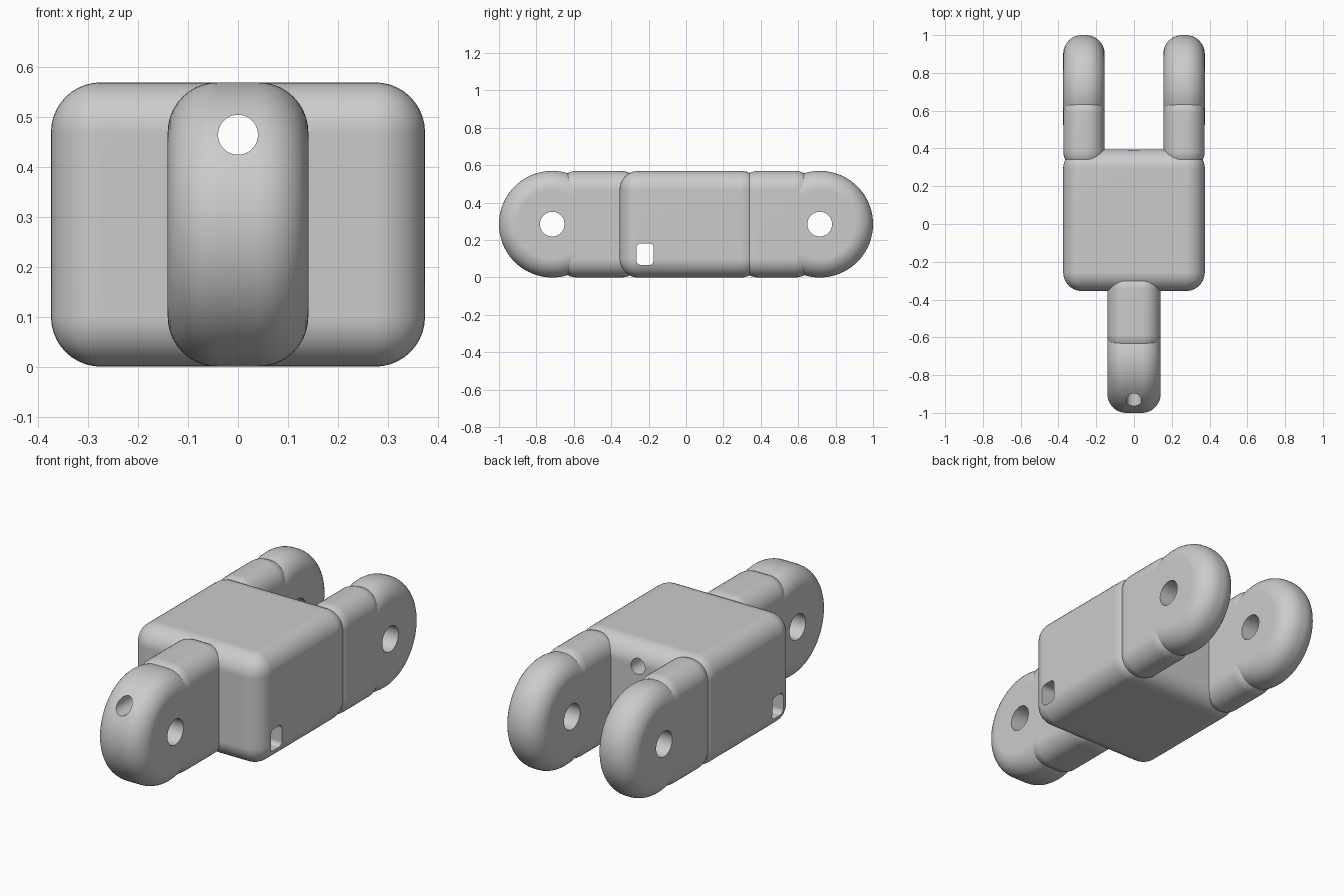
import bpy
import bmesh
import math
from mathutils import Matrix, Vector

old = bpy.data.objects.get("Cube")
if old:
    bpy.data.objects.remove(old, do_unlink=True)

HALF_W, HEIGHT, FILLET = 0.375, 0.57, 0.1
MID = HEIGHT / 2
PIN_Y = 1 - MID

grey = bpy.data.materials.new("plain grey")
grey.use_nodes = True
grey.diffuse_color = (0.6, 0.6, 0.6, 1)
grey.node_tree.nodes["Principled BSDF"].inputs["Base Color"].default_value = (0.6, 0.6, 0.6, 1)


def make_object(name, bm, cutter=False):
    bmesh.ops.recalc_face_normals(bm, faces=bm.faces)
    mesh = bpy.data.meshes.new(name)
    bm.to_mesh(mesh)
    bm.free()
    mesh.materials.append(grey)
    obj = bpy.data.objects.new(name, mesh)
    bpy.context.collection.objects.link(obj)
    if cutter:
        obj.hide_render = True
        obj.hide_set(True)
        obj.display_type = 'WIRE'
    return obj


def round_edges(bm, edges, radius, segments):
    bmesh.ops.bevel(bm, geom=edges, offset=radius, segments=segments,
                    profile=0.5, affect='EDGES', clamp_overlap=False)


def box(low, high):
    low, high = Vector(low), Vector(high)
    bm = bmesh.new()
    bmesh.ops.create_cube(bm, size=1, matrix=Matrix.Translation((low + high) / 2)
                          @ Matrix.Diagonal((*(high - low), 1)))
    return bm


def cylinder(centre, radius, length, axis, sides):
    turn = Matrix.Rotation(math.pi / 2, 4, 'Y' if axis == 'X' else 'X')
    bm = bmesh.new()
    bmesh.ops.create_cone(bm, cap_ends=True, segments=sides, radius1=radius,
                          radius2=radius, depth=length,
                          matrix=Matrix.Translation(centre) @ turn)
    return bm


def rounded_box(name, low, high, cutter=False):
    bm = box(low, high)
    round_edges(bm, bm.edges[:], FILLET, 10)
    return make_object(name, bm, cutter)


def boolean(obj, other, operation):
    mod = obj.modifiers.new(operation.lower(), 'BOOLEAN')
    mod.operation, mod.solver, mod.object = operation, 'EXACT', other


def lug(name, x, half_width, side):
    """Rounded disc joined to a rounded neck that runs into the body."""
    bm = cylinder((x, side * PIN_Y, MID), MID, 2 * half_width, 'X', 80)
    rims = [e for e in bm.edges if any(len(f.verts) > 4 for f in e.link_faces)]
    round_edges(bm, rims, FILLET, 10)
    disc = make_object(name, bm)
    near, far = (0.245, 0.685) if side < 0 else (0.285, 0.685)
    ys = sorted((side * near, side * far))
    w = half_width - 0.0005
    neck = rounded_box(name + "_neck_helper", (x - w, ys[0], 0.0005),
                       (x + w, ys[1], HEIGHT - 0.0005), True)
    boolean(disc, neck, 'UNION')
    return disc


# Main block, single front lug and the rear fork
body = rounded_box("body", (-HALF_W, -0.355, 0), (HALF_W, 0.395, HEIGHT))
parts = [body,
         lug("front_lug", 0, 0.141, -1),
         lug("left_rear_lug", 0.265, 0.11, 1),
         lug("right_rear_lug", -0.265, 0.11, 1)]

# Cutters: two cross pin holes, the lengthwise hole and the cross slot
cutters = [make_object(n, cylinder((0, y, MID), 0.066, 2, 'X', 48), True)
           for n, y in (("front_pin_cutter", -PIN_Y), ("rear_pin_cutter", PIN_Y))]
cutters.append(make_object("long_hole_cutter",
                           cylinder((0, 0, 0.465), 0.04, 3, 'Y', 40), True))
bm = box((-1, -0.265, 0.067), (1, -0.173, 0.183))
round_edges(bm, [e for e in bm.edges
                 if abs(e.verts[0].co.x - e.verts[1].co.x) > 1], 0.025, 5)
cutters.append(make_object("slot_cutter", bm, True))

uses = {"body": cutters[2:], "front_lug": [cutters[0]] + cutters[2:]}
for part in parts:
    for cutter in uses.get(part.name, [cutters[1]]):
        boolean(part, cutter, 'DIFFERENCE')

# Bake the booleans, drop the helpers, then smooth with sharp creases
bpy.context.view_layer.update()
graph = bpy.context.evaluated_depsgraph_get()
baked = [bpy.data.meshes.new_from_object(p.evaluated_get(graph)) for p in parts]
helpers = cutters + [m.object for p in parts for m in p.modifiers if m.operation == 'UNION']
for part, mesh in zip(parts, baked):
    part.modifiers.clear()
    part.data = mesh
    mesh.name = part.name
for helper in helpers:
    bpy.data.objects.remove(helper, do_unlink=True)

bpy.ops.object.select_all(action='DESELECT')
for part in parts:
    part.select_set(True)
bpy.context.view_layer.objects.active = body
bpy.ops.object.shade_smooth_by_angle(angle=math.radians(30))
for part in parts:
    weighted = part.modifiers.new("even_shading", 'WEIGHTED_NORMAL')
    weighted.keep_sharp = True
